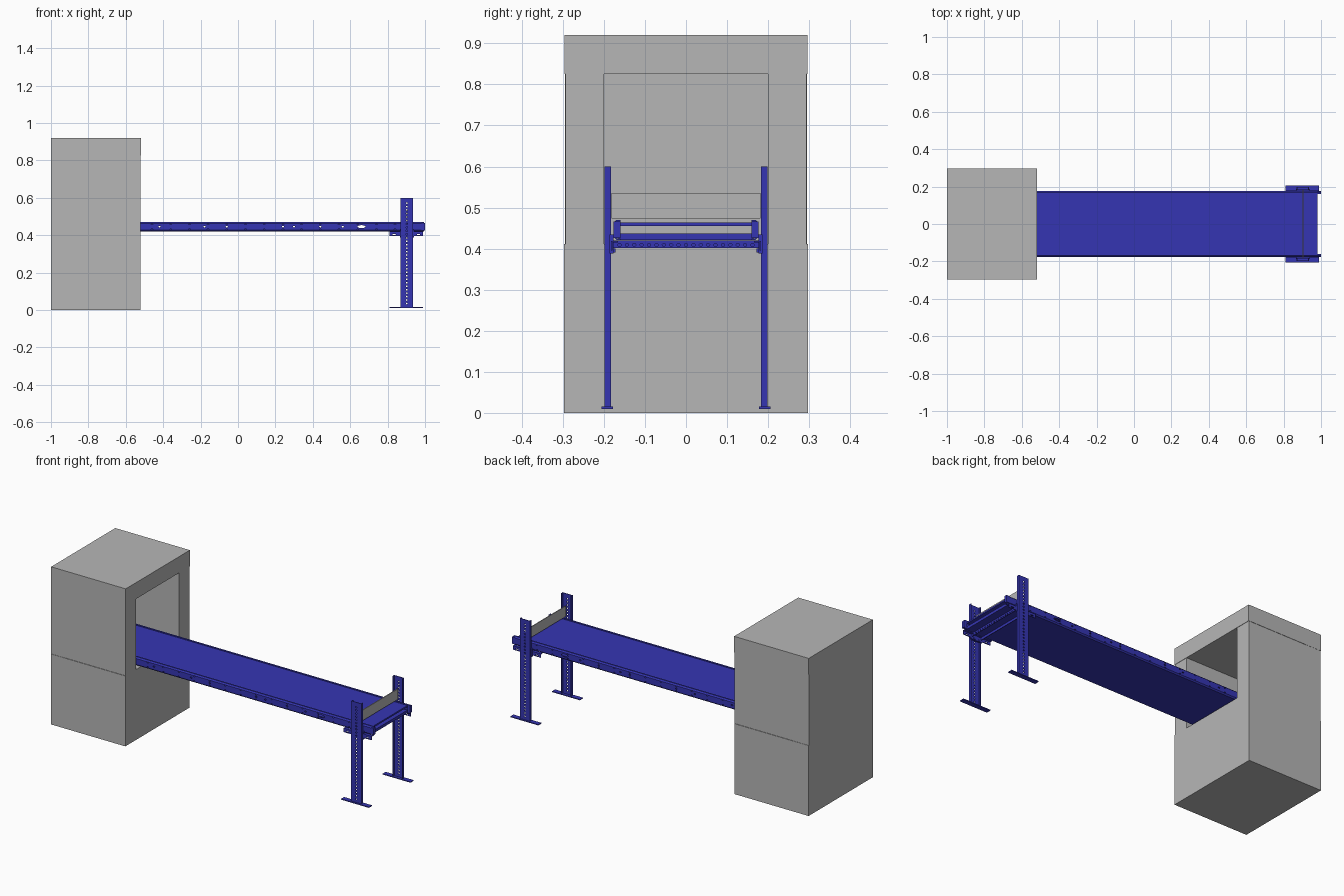
import bpy, bmesh, math
from mathutils import Matrix, Vector

if "Cube" in bpy.data.objects:
    bpy.data.objects.remove(bpy.data.objects["Cube"], do_unlink=True)


def material(name, rgb):
    m = bpy.data.materials.new(name)
    m.use_nodes = True
    m.diffuse_color = (*rgb, 1)
    m.node_tree.nodes["Principled BSDF"].inputs["Base Color"].default_value = (*rgb, 1)
    return m


GREY = material("light grey", (0.47, 0.47, 0.47))
BLUE = material("deep blue", (0.036, 0.036, 0.45))


def finish(name, bm, mat):
    bmesh.ops.recalc_face_normals(bm, faces=bm.faces)
    me = bpy.data.meshes.new(name)
    bm.to_mesh(me)
    bm.free()
    ob = bpy.data.objects.new(name, me)
    bpy.context.collection.objects.link(ob)
    if mat:
        me.materials.append(mat)
    return ob


def box(name, x, y, z, mat):
    """Box from (min, max) ranges."""
    bm = bmesh.new()
    size = [r[1] - r[0] for r in (x, y, z)]
    mid = [(r[1] + r[0]) / 2 for r in (x, y, z)]
    bmesh.ops.create_cube(bm, size=1, matrix=Matrix.Translation(mid) @ Matrix.Diagonal((*size, 1)))
    return finish(name, bm, mat)


def extrude(name, points, direction, mat):
    """Closed outline of 3D points pushed along a direction."""
    bm = bmesh.new()
    face = bm.faces.new([bm.verts.new(p) for p in points])
    out = bmesh.ops.extrude_face_region(bm, geom=[face])
    verts = [v for v in out["geom"] if isinstance(v, bmesh.types.BMVert)]
    bmesh.ops.translate(bm, verts=verts, vec=Vector(direction))
    return finish(name, bm, mat)


def drill(ob, holes, axis="Y"):
    """Cut round or oval holes (centre, half width, half height) through a part."""
    bm = bmesh.new()
    turn = Matrix.Rotation(math.pi / 2, 4, "X" if axis == "Y" else "Y")
    for centre, w, h in holes:
        scale = (w, 1, h, 1) if axis == "Y" else (1, w, h, 1)
        bmesh.ops.create_cone(bm, cap_ends=True, segments=10, radius1=1, radius2=1, depth=0.06,
                              matrix=Matrix.Translation(centre) @ Matrix.Diagonal(scale) @ turn)
    cutter = finish("hole_cutter", bm, None)
    cutter.hide_render = True
    mod = ob.modifiers.new("holes", "BOOLEAN")
    mod.operation, mod.solver, mod.object = "DIFFERENCE", "EXACT", cutter
    bpy.context.view_layer.objects.active = ob
    bpy.ops.object.modifier_apply(modifier=mod.name)
    bpy.data.objects.remove(cutter, do_unlink=True)


# Cabinet: solid base, walls round a deep opening on the +x side, lid
box("cabinet_base", (-1, -0.52), (-0.297, 0.297), (0, 0.411), GREY)
box("cabinet_back_wall", (-1, -0.905), (-0.295, 0.295), (0.411, 0.825), GREY)
box("cabinet_lid", (-1, -0.518), (-0.296, 0.296), (0.825, 0.92), GREY)
for side, s in (("left", 1), ("right", -1)):
    box(f"cabinet_wall_{side}", (-0.905, -0.52), sorted((0.2 * s, 0.294 * s)), (0.411, 0.825), GREY)

# Conveyor deck: carrying surface and return surface
X0, X1 = -0.9, 0.995
box("deck_top", (X0, X1 - 0.015), (-0.164, 0.164), (0.455, 0.464), BLUE)
box("deck_return", (X0, X1 - 0.015), (-0.164, 0.164), (0.421, 0.437), BLUE)

# Oval and round openings along the side rails
rail_holes = [((0.66, 0.446), 0.022, 0.008)]
rail_holes += [((x, 0.446), 0.006, 0.004) for x in (-0.42, -0.18, -0.06, 0.24, 0.3, 0.44, 0.56)]
rail_holes += [((-0.46 + 0.1 * i, z), 0.005, 0.003) for i in range(14) for z in (0.432, 0.459)]

for side, s in (("left", 1), ("right", -1)):
    # Channel rail with chamfered outer corners and inward lips
    profile = [(0.160, 0.421), (0.169, 0.421), (0.176, 0.428), (0.176, 0.463), (0.169, 0.470),
               (0.160, 0.470), (0.160, 0.466), (0.168, 0.466), (0.172, 0.462), (0.172, 0.429),
               (0.168, 0.425), (0.160, 0.425)]
    rail = extrude(f"side_rail_{side}", [(X0, s * y, z) for y, z in profile], (X1 - X0, 0, 0), BLUE)
    drill(rail, [((c[0], 0.174 * s, c[1]), w, h) for c, w, h in rail_holes])
    box(f"rail_end_{side}", (0.982, 1.0), sorted((0.160 * s, 0.177 * s)), (0.426, 0.466), BLUE)

    # Upright channel with a column of adjustment holes
    outline = [(0.87, 0.183), (0.87, 0.198), (0.935, 0.198), (0.935, 0.183),
               (0.931, 0.183), (0.931, 0.194), (0.874, 0.194), (0.874, 0.183)]
    leg = extrude(f"leg_{side}", [(x, s * y, 0.013) for x, y in outline], (0, 0, 0.587), BLUE)
    drill(leg, [((0.9025, 0.196 * s, 0.035 + 0.0185 * i), 0.0045, 0.0045) for i in range(30)])
    box(f"foot_plate_{side}", (0.81, 0.99), sorted((0.178 * s, 0.206 * s)), (0.010, 0.015), BLUE)

    # Bracket carrying the rail, clamp plate and bolts on the leg
    angle = [(0.166, 0.419), (0.183, 0.419), (0.183, 0.396), (0.179, 0.396), (0.179, 0.415), (0.166, 0.415)]
    bracket = extrude(f"rail_bracket_{side}", [(0.81, s * y, z) for y, z in angle], (0.18, 0, 0), BLUE)
    drill(bracket, [((x, 0.181 * s, 0.404), 0.01, 0.003) for x in (0.835, 0.965)])
    box(f"clamp_plate_{side}", (0.865, 0.94), sorted((0.177 * s, 0.186 * s)), (0.388, 0.434), BLUE)
    for i, x in enumerate((0.885, 0.92)):
        box(f"clamp_bolt_{side}_{i + 1}", (x - 0.005, x + 0.005), sorted((0.172 * s, 0.178 * s)),
            (0.39, 0.40), BLUE)

# Cross member between the legs: channel open downwards, perforated sides
section = [(0.87, 0.402), (0.87, 0.420), (0.935, 0.420), (0.935, 0.402),
           (0.931, 0.402), (0.931, 0.416), (0.874, 0.416), (0.874, 0.402)]
cross = extrude("cross_member", [(x, -0.181, z) for x, z in section], (0, 0.362, 0), BLUE)
drill(cross, [((0.933, -0.162 + 0.018 * i, 0.409), 0.004, 0.004) for i in range(19)], "X")

# Thin barrier plate across the deck between the legs
box("barrier_plate", (0.902, 0.907), (-0.182, 0.182), (0.474, 0.535), GREY)
